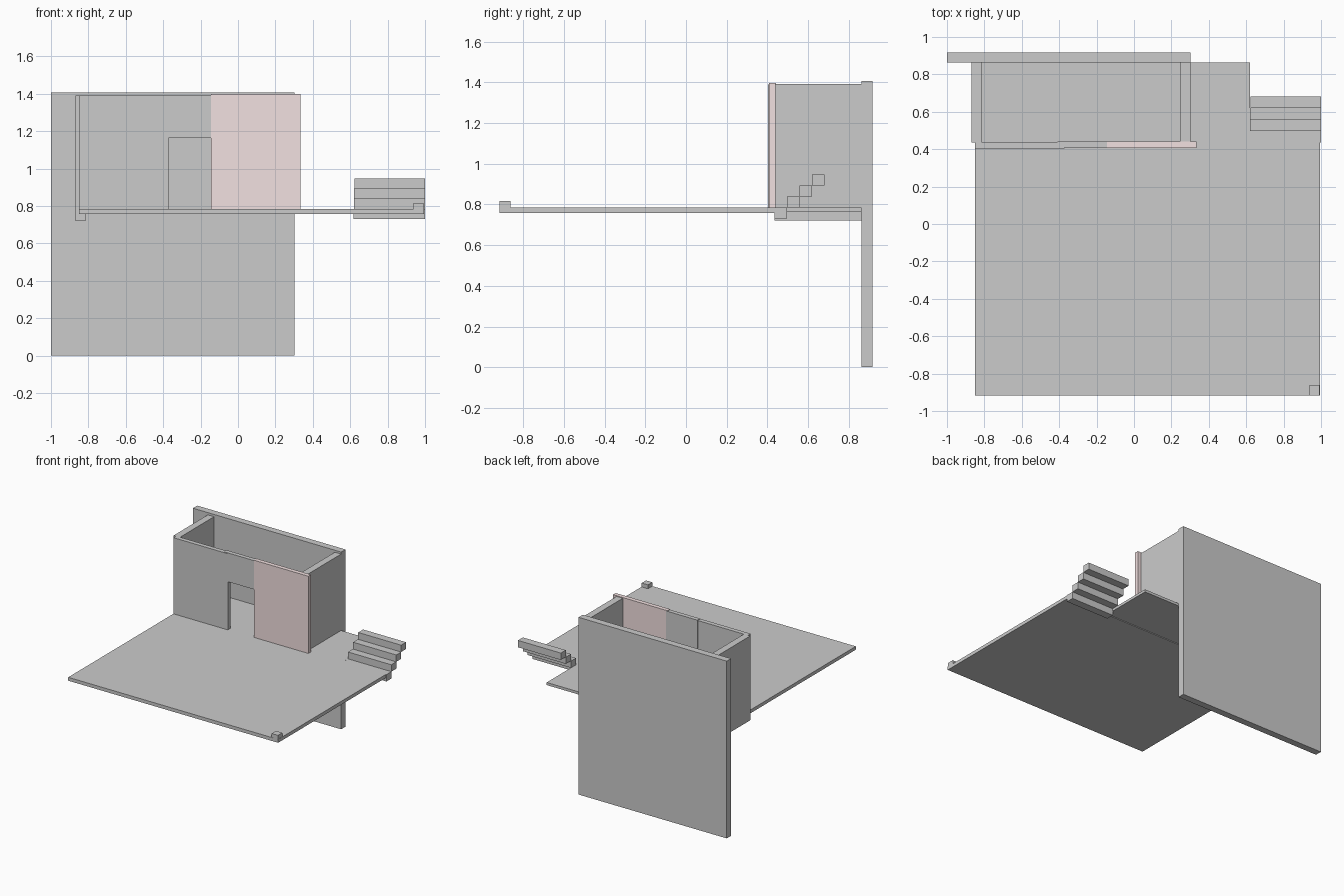
import bpy, bmesh
from mathutils import Matrix, Vector

if "Cube" in bpy.data.objects:
    bpy.data.objects.remove(bpy.data.objects["Cube"])


def box(name, x, y, z, mat=None):
    """Box from (min, max) extents on each axis."""
    lo, hi = Vector((x[0], y[0], z[0])), Vector((x[1], y[1], z[1]))
    size = hi - lo
    bm = bmesh.new()
    bmesh.ops.create_cube(bm, size=1, matrix=Matrix.Diagonal((*size, 1)))
    me = bpy.data.meshes.new(name)
    bm.to_mesh(me)
    bm.free()
    ob = bpy.data.objects.new(name, me)
    ob.location = (lo + hi) / 2
    bpy.context.collection.objects.link(ob)
    if mat:
        me.materials.append(mat)
    return ob


pink = bpy.data.materials.new("pale_pink")
pink.diffuse_color = (0.89, 0.75, 0.75, 1)
pink.use_nodes = True
pink.node_tree.nodes["Principled BSDF"].inputs["Base Color"].default_value = pink.diffuse_color

FLOOR = 0.785

# Tall back wall reaching the ground
box("back_wall", (-1.0, 0.302), (0.863, 0.917), (0, 1.408))

# Floor: large terrace and the room strip behind it
box("terrace_floor", (-0.85, 0.995), (-0.917, 0.44), (0.758, FLOOR))
box("room_floor", (-0.85, 0.62), (0.44, 0.863), (0.764, FLOOR))

# Side walls of the room
box("left_wall", (-0.87, -0.815), (0.436, 0.863), (0.72, 1.39))
box("right_wall", (0.247, 0.302), (0.44, 0.863), (0.77, 1.392))

# Front wall: panel, door lintel and coloured panel
box("front_wall", (-0.85, -0.372), (0.403, 0.438), (FLOOR, 1.39))
box("door_lintel", (-0.41, -0.135), (0.408, 0.442), (1.165, 1.394))
box("front_panel", (-0.145, 0.333), (0.407, 0.441), (FLOOR, 1.398), pink)

# Stairs rising to the back
for i in range(4):
    y, z = 0.435 + 0.0615 * i, 0.73 + 0.0545 * i
    x = 0.617 + 0.002 * i
    box(f"stair_step_{i + 1}", (x, 1.0), (y, y + 0.062), (z, z + 0.0545))

# Small block on the terrace corner
box("corner_block", (0.938, 0.993), (-0.916, -0.862), (FLOOR - 0.005, 0.816))
